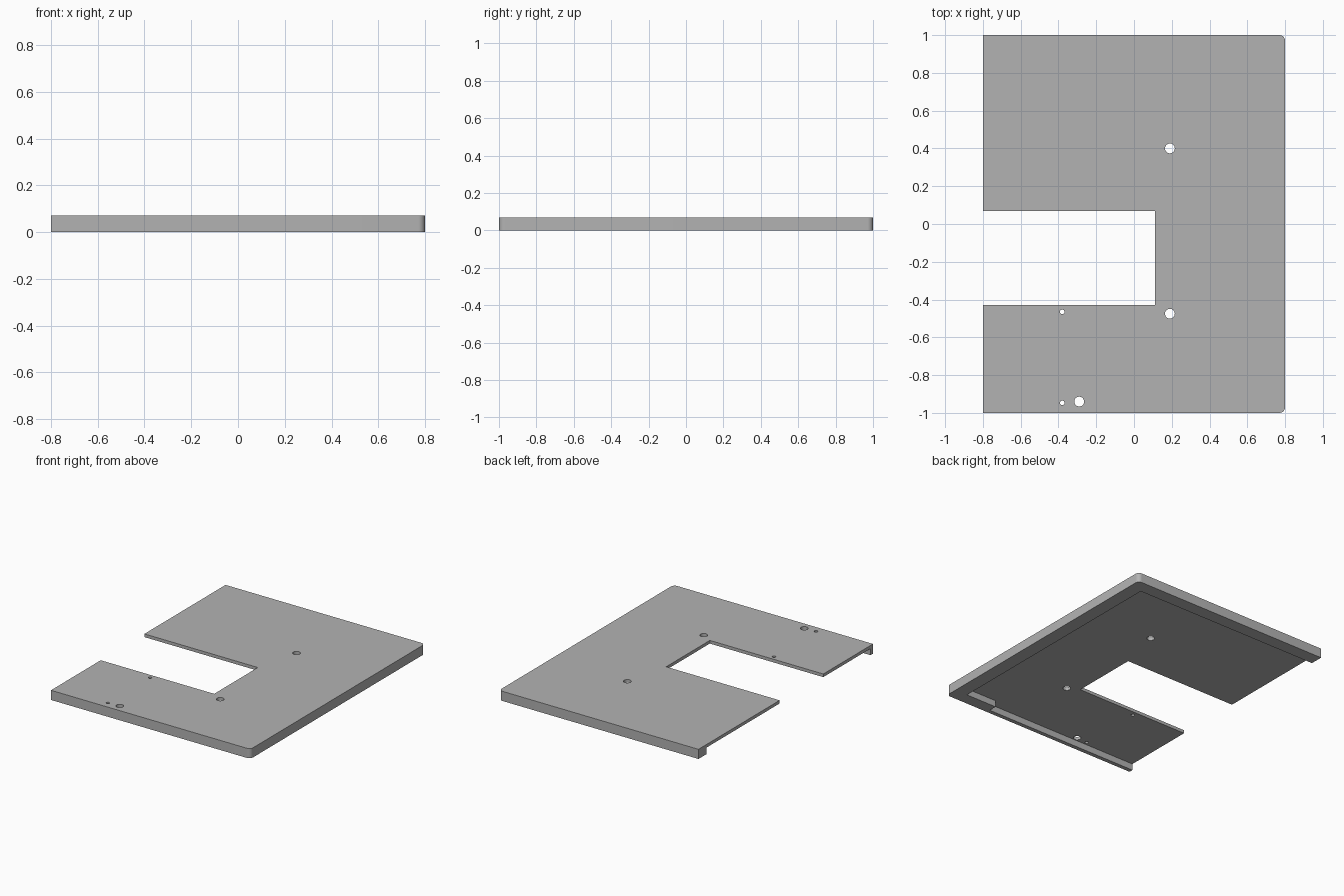
import bpy, bmesh, math

cube = bpy.data.objects.get("Cube")
if cube:
    bpy.data.objects.remove(cube, do_unlink=True)

HALF_X, HALF_Y, HEIGHT = 0.8, 1.0, 0.07
SKIN_BOTTOM = 0.047      # underside of the thin top skin
FILLET = 0.03

grey = bpy.data.materials.new("panel grey")
grey.use_nodes = True
colour = (0.45, 0.45, 0.45, 1)
grey.diffuse_color = colour
grey.node_tree.nodes["Principled BSDF"].inputs["Base Color"].default_value = colour


def prism(name, outline, z0, z1):
    """Extrude a counter-clockwise outline from z0 to z1."""
    bm = bmesh.new()
    base = bm.faces.new([bm.verts.new((x, y, z0)) for x, y in outline])
    top = bmesh.ops.extrude_face_region(bm, geom=[base])["geom"]
    verts = [v for v in top if isinstance(v, bmesh.types.BMVert)]
    bmesh.ops.translate(bm, verts=verts, vec=(0, 0, z1 - z0))
    bmesh.ops.recalc_face_normals(bm, faces=bm.faces)
    mesh = bpy.data.meshes.new(name)
    bm.to_mesh(mesh)
    bm.free()
    mesh.materials.append(grey)
    obj = bpy.data.objects.new(name, mesh)
    bpy.context.collection.objects.link(obj)
    return obj


def arc(cx, cy, r, start, end, steps):
    angles = [math.radians(start + (end - start) * i / steps) for i in range(steps + 1)]
    return [(cx + r * math.cos(a), cy + r * math.sin(a)) for a in angles]


def cut(target, outline, z0, z1):
    cutter = prism("cutter", outline, z0, z1)
    cutter.hide_render = True
    mod = target.modifiers.new("cut", "BOOLEAN")
    mod.operation, mod.solver, mod.object = "DIFFERENCE", "EXACT", cutter
    bpy.context.view_layer.objects.active = target
    bpy.ops.object.modifier_apply(modifier=mod.name)
    bpy.data.objects.remove(cutter, do_unlink=True)


# Panel blank with two rounded corners on its left side
fx, fy = HALF_X - FILLET, HALF_Y - FILLET
blank = [(-HALF_X, -HALF_Y)]
blank += arc(fx, -fy, FILLET, -90, 0, 8) + arc(fx, fy, FILLET, 0, 90, 8)
blank += [(-HALF_X, HALF_Y)]
panel = prism("panel", blank, 0, HEIGHT)

# Hollow underside, leaving a stepped rim on three sides
recess = [(-1, -0.97), (0.45, -0.97), (0.45, -0.91), (0.7, -0.91), (0.7, 0.905), (-1, 0.905)]
cut(panel, recess, -0.1, SKIN_BOTTOM)

# Rectangular notch open to the right side
cut(panel, [(-1, -0.43), (0.11, -0.43), (0.11, 0.07), (-1, 0.07)], -0.2, 0.2)

# Large and small through holes
for x, y, r in [(0.19, 0.4, 0.026), (0.19, -0.475, 0.026), (-0.29, -0.94, 0.026),
                (-0.38, -0.465, 0.012), (-0.38, -0.947, 0.012)]:
    cut(panel, arc(x, y, r, 0, 360, 24)[:-1], -0.2, 0.2)

# Smooth the fillets and hole walls, keep edges sharp
bpy.ops.object.select_all(action="DESELECT")
panel.select_set(True)
bpy.context.view_layer.objects.active = panel
bpy.ops.object.shade_smooth_by_angle(angle=math.radians(30))
